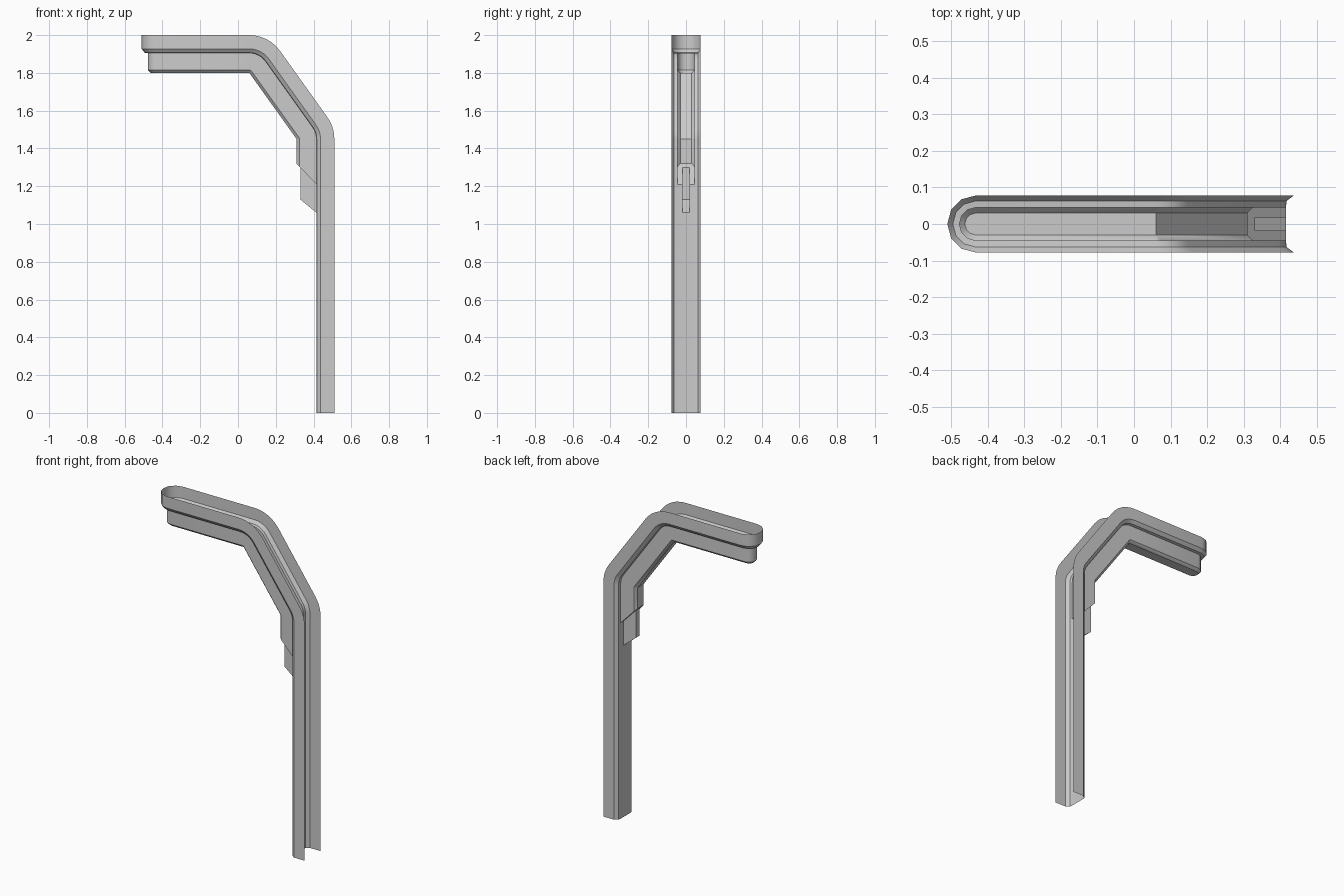
import bpy, bmesh
from math import sin, cos, pi, atan2

if "Cube" in bpy.data.objects:
    bpy.data.objects.remove(bpy.data.objects["Cube"])

# Half cross-section, (distance out from inner bend line, half width)
PROFILE = [(0.20, 0.078), (0.127, 0.078), (0.107, 0.063), (0.105, 0.045),
           (0.015, 0.045), (0.0, 0.03), (0.0, 0.0)]
LOW, HIGH = (0.31, 1.45), (0.06, 1.80)      # centres of the two bends
TIP_X = -0.432                               # centre of the rounded tip
SLOPE = atan2(HIGH[1] - LOW[1], LOW[0] - HIGH[0])
TURN = pi / 2 - SLOPE                        # direction at right angles to the slope
FLOOR = 0.105


def slant(r):
    """Height of the slanted plane that closes the deep groove."""
    return 1.32 - 1.05 * min(r, FLOOR)


def bend(centre, a):
    return lambda r, y: (centre[0] + r * cos(a), y, centre[1] + r * sin(a))


def tip(a):
    return lambda r, y: (TIP_X - y * sin(a), y * cos(a), HIGH[1] + r)


# Stations along the channel, from the post up to the tip of the arm
N = 6
stations = [lambda r, y: (LOW[0] + r, y, slant(r))]
stations += [bend(LOW, TURN * i / N) for i in range(N + 1)]
stations += [bend(HIGH, TURN + (pi / 2 - TURN) * i / N) for i in range(N + 1)]
stations += [tip(pi / 2 * i / 3) for i in range(4)]

bm = bmesh.new()


def face(*points):
    bm.faces.new([bm.verts.new(p) for p in points])


def post(r, y, z):
    return (LOW[0] + r, y, z)


# Swept stepped channel with its rounded tip
for s, t in zip(stations, stations[1:]):
    for p, q in zip(PROFILE, PROFILE[1:]):
        face(s(*p), s(*q), t(*q), t(*p))

# Straight post below the deep groove
for p, q in zip(PROFILE[:3], PROFILE[1:4]):
    face(post(*p, 0), post(*q, 0), stations[0](*q), stations[0](*p))

# Post floor, left open for the narrow pocket
W, D = 0.018, 0.02
end = slant(FLOOR)
face(post(FLOOR, 0.045, 0), post(FLOOR, W, 0), post(FLOOR, W, 1.06),
     post(FLOOR, W, end), post(FLOOR, 0.045, end))
face(post(FLOOR, W, 0), post(FLOOR, 0, 0), post(FLOOR, 0, 1.06), post(FLOOR, W, 1.06))

# Slanted end of the deep groove
for r0, y0, r1, y1 in [(D, W, FLOOR, 0.045)]:
    face(post(r1, y1, slant(r1)), post(r1, y0, slant(r1)), post(r0, y0, slant(r0)),
         post(r0, 0, slant(r0)), post(0, 0, slant(0)), post(0, 0.03, slant(0)),
         post(0.015, y1, slant(0.015)))

# Narrow pocket under the groove
face(post(D, W, slant(D)), post(D, W, 1.13), post(FLOOR, W, 1.06), post(FLOOR, W, end))
face(post(D, W, slant(D)), post(D, 0, slant(D)), post(D, 0, 1.13), post(D, W, 1.13))
face(post(D, W, 1.13), post(D, 0, 1.13), post(FLOOR, 0, 1.06), post(FLOOR, W, 1.06))

# Weld, drop collapsed faces and turn the outside outward
bmesh.ops.remove_doubles(bm, verts=bm.verts[:], dist=0.0004)
bmesh.ops.dissolve_degenerate(bm, edges=bm.edges[:], dist=0.0004)
bmesh.ops.recalc_face_normals(bm, faces=bm.faces[:])
wall = max(bm.faces, key=lambda f: f.calc_center_median().y + f.calc_area())
if wall.normal.y < 0:
    bmesh.ops.reverse_faces(bm, faces=bm.faces[:])

mesh = bpy.data.meshes.new("bent_channel_post")
bm.to_mesh(mesh)
bm.free()
channel = bpy.data.objects.new("bent_channel_post", mesh)
bpy.context.collection.objects.link(channel)

# Mirror the half channel across its centre line
mirror = channel.modifiers.new("mirror", 'MIRROR')
mirror.use_axis = (False, True, False)
mirror.merge_threshold = 0.0005

bpy.context.view_layer.objects.active = channel
channel.select_set(True)
bpy.ops.object.modifier_apply(modifier="mirror")
bpy.ops.object.shade_smooth_by_angle(angle=0.61)
